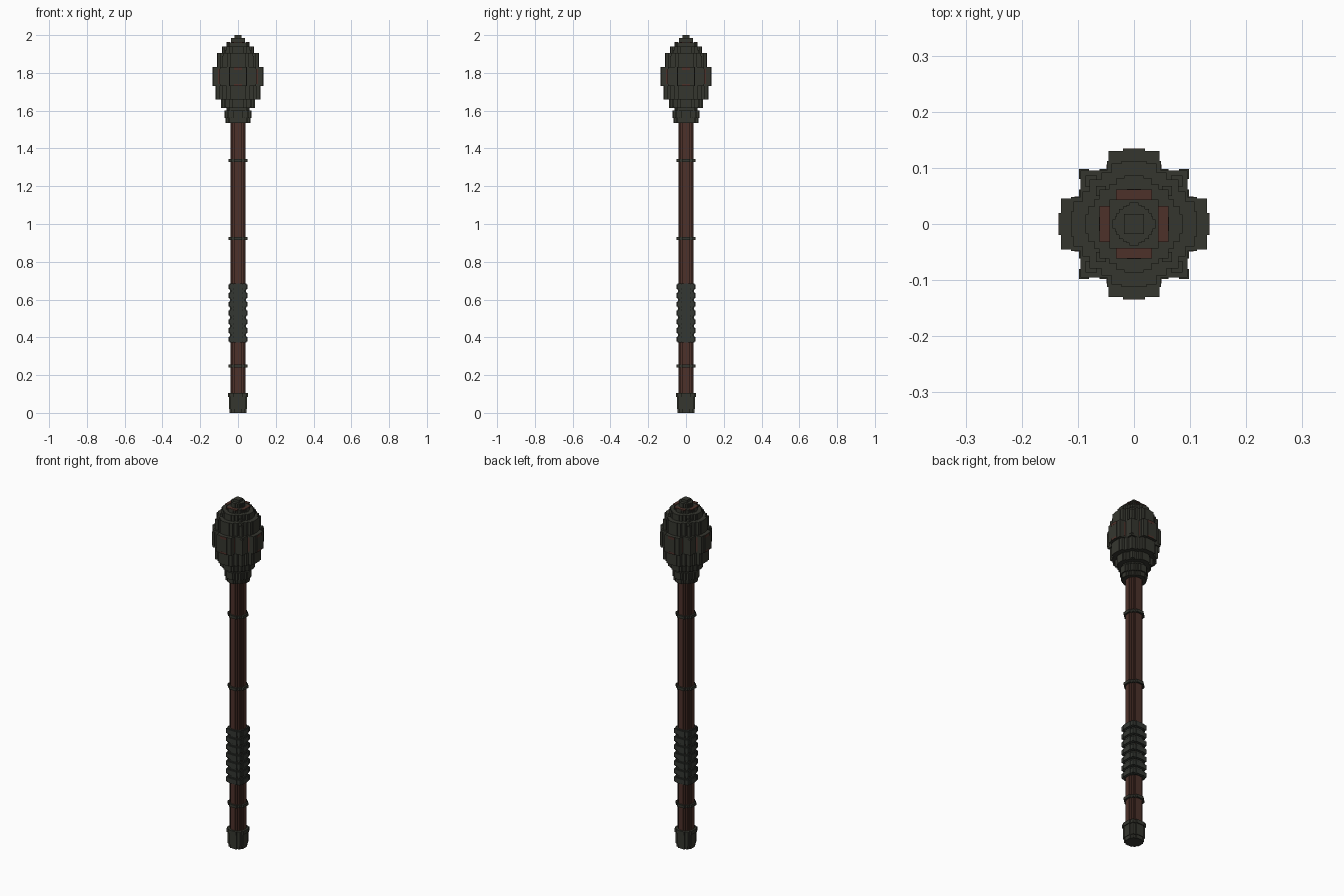
import bpy
import bmesh

cube = bpy.data.objects.get("Cube")
if cube:
    bpy.data.objects.remove(cube)


def material(name, rgb):
    m = bpy.data.materials.new(name)
    m.use_nodes = True
    m.diffuse_color = (*rgb, 1)
    b = m.node_tree.nodes["Principled BSDF"]
    b.inputs["Base Color"].default_value = (*rgb, 1)
    b.inputs["Roughness"].default_value = 0.9
    return m


STONE = material("dark stone", (0.036, 0.037, 0.028))
WRAP = material("grey wrap", (0.034, 0.038, 0.032))
WOOD = material("dark red wood", (0.074, 0.031, 0.023))


def outline(steps):
    """Blocky four-way symmetric outline from stair corners in one octant."""
    corners = steps + [(y, x) for x, y in reversed(steps) if x != y]
    quad = []
    for i, (x, y) in enumerate(corners):
        if i:
            quad.append((x, corners[i - 1][1]))
        quad.append((x, y))
    pts = []
    for _ in range(4):
        pts += quad
        quad = [(-y, x) for x, y in quad]
    return pts


def finish(bm, name, mat):
    bmesh.ops.recalc_face_normals(bm, faces=bm.faces)
    me = bpy.data.meshes.new(name)
    bm.to_mesh(me)
    bm.free()
    me.materials.append(mat)
    ob = bpy.data.objects.new(name, me)
    bpy.context.collection.objects.link(ob)
    return ob


def stack(name, layers, mat):
    """Layers are (bottom, top, stair corners), joined in one object."""
    bm = bmesh.new()
    for z0, z1, steps in layers:
        pts = outline(steps)
        low = [bm.verts.new((x, y, z0)) for x, y in pts]
        high = [bm.verts.new((x, y, z1)) for x, y in pts]
        bm.faces.new(low[::-1])
        bm.faces.new(high)
        for i in range(len(pts)):
            j = (i + 1) % len(pts)
            bm.faces.new((low[i], low[j], high[j], high[i]))
    return finish(bm, name, mat)


def plates(name, boxes, mat):
    """Boxes (x0, x1, y0, y1, z0, z1) repeated around the four sides."""
    bm = bmesh.new()
    for x0, x1, y0, y1, z0, z1 in boxes:
        for k in range(4):
            vs = bmesh.ops.create_cube(bm, size=1)["verts"]
            for v in vs:
                x = x0 if v.co.x < 0 else x1
                y = y0 if v.co.y < 0 else y1
                v.co.z = z0 if v.co.z < 0 else z1
                for _ in range(k):
                    x, y = -y, x
                v.co.x, v.co.y = x, y
    return finish(bm, name, mat)


# Shaft
stack("shaft", [(0.05, 1.56, [(0.041, 0.010), (0.038, 0.021), (0.030, 0.030)])], WOOD)

# Thin bands around the shaft
for i, z in enumerate((0.247, 0.922, 1.335)):
    stack(f"shaft_band_{i + 1}",
          [(z - 0.008, z + 0.008, [(0.050, 0.022), (0.037, 0.037)])], STONE)

# Pommel with a wider collar
stack("pommel", [
    (0.0, 0.02, [(0.044, 0.020), (0.036, 0.036)]),
    (0.02, 0.085, [(0.047, 0.022), (0.040, 0.040)]),
    (0.085, 0.105, [(0.052, 0.025), (0.044, 0.044)])], STONE)

# Grip: core and seven square wraps with stepped edges
stack("grip_core", [(0.375, 0.68, [(0.042, 0.020), (0.036, 0.036)])], WRAP)
wraps = []
for i in range(7):
    z = 0.390 + i * 0.0463
    wraps += [(z - 0.018, z + 0.018, [(0.046, 0.024), (0.041, 0.041)]),
              (z - 0.013, z + 0.013, [(0.050, 0.026), (0.045, 0.045)])]
stack("grip_wraps", wraps, WRAP)

# Head: blocky layers, each a cross over a square
head = [
    (1.535, 1.56, 0.065), (1.56, 1.60, 0.072), (1.60, 1.62, 0.062),
    (1.615, 1.66, 0.090), (1.66, 1.73, 0.119), (1.83, 1.905, 0.112),
    (1.905, 1.94, 0.086), (1.94, 1.96, 0.062), (1.96, 1.985, 0.038)]
layers = [(a, b, [(r, r * 0.2), (r - 0.004, r * 0.36),
                  (r * 0.82, r * 0.52), (r * 0.71, r * 0.71)])
          for a, b, r in head]
layers.append((1.73, 1.83, [(0.134, 0.020), (0.130, 0.045),
                            (0.112, 0.048), (0.095, 0.095)]))
layers.append((1.98, 2.0, [(0.018, 0.018)]))
stack("head", layers, STONE)

# Corner studs and upright ribs on the diagonals of the head
plates("head_corner_studs", [
    (0.080, 0.098, 0.080, 0.098, 1.74, 1.82),
    (0.066, 0.086, 0.066, 0.086, 1.66, 1.89),
    (0.050, 0.068, 0.050, 0.068, 1.62, 1.92)], STONE)

# Wood inlays: around the crown and on the widest layer
plates("crown_inlays", [(0.043, 0.0615, -0.032, 0.032, 1.958, 1.963)], WOOD)
plates("head_inlays", [
    (0.130, 0.1345, -0.020, 0.020, 1.815, 1.829),
    (0.130, 0.1345, -0.020, 0.020, 1.731, 1.741),
    (0.098, 0.106, 0.044, 0.0488, 1.74, 1.82),
    (0.098, 0.106, -0.0488, -0.044, 1.74, 1.82)], WOOD)
